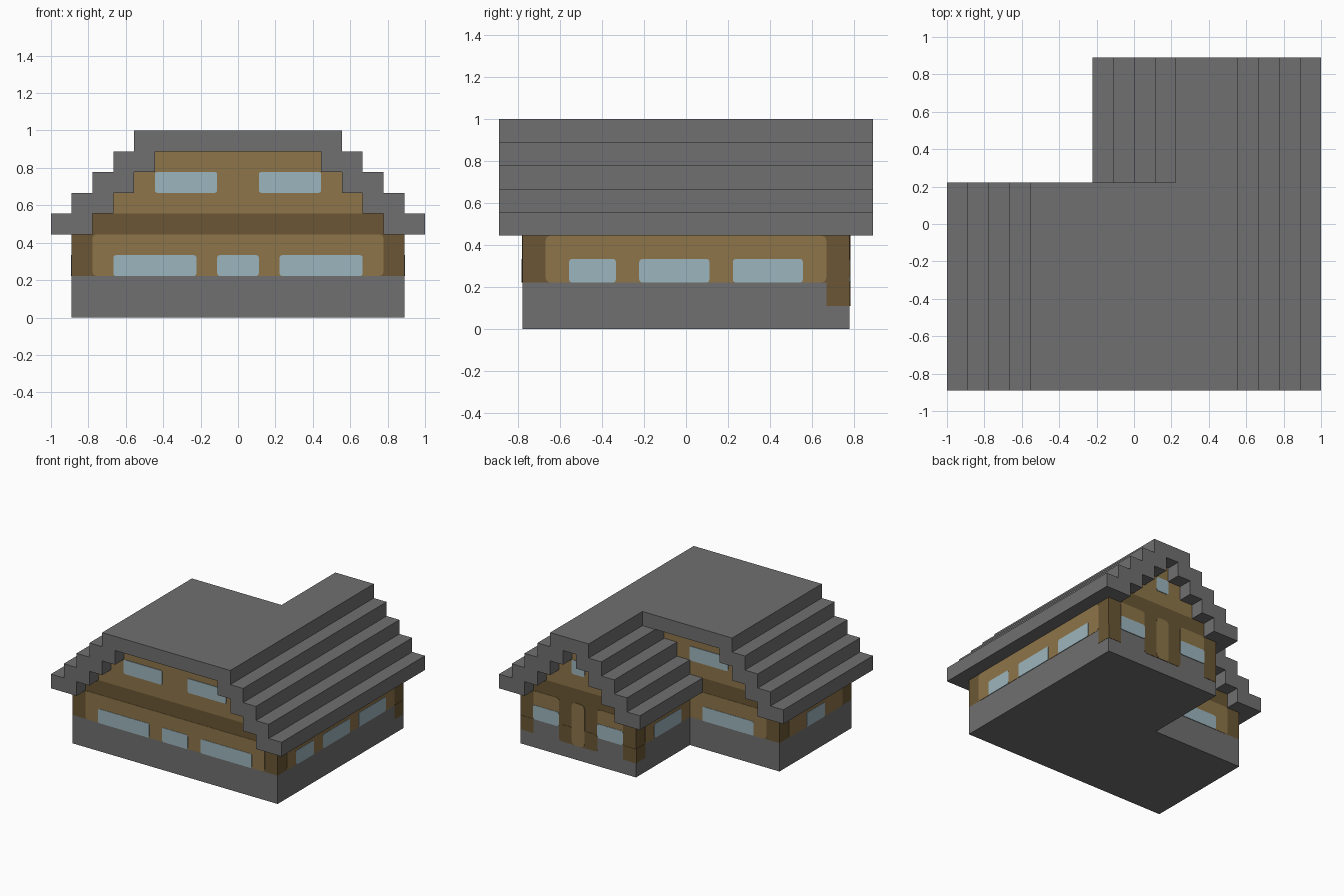
import bpy, bmesh, math
from mathutils import Vector

if "Cube" in bpy.data.objects:
    bpy.data.objects.remove(bpy.data.objects["Cube"], do_unlink=True)

U = 1 / 9  # one grid module


def material(name, rgb):
    m = bpy.data.materials.new(name)
    m.use_nodes = True
    m.diffuse_color = (*rgb, 1)
    m.node_tree.nodes["Principled BSDF"].inputs["Base Color"].default_value = (*rgb, 1)
    return m


STONE = material("grey stone", (0.16, 0.16, 0.16))
PLASTER = material("tan wall", (0.27, 0.178, 0.068))
TIMBER = material("dark timber", (0.145, 0.094, 0.035))
GLASS = material("pale blue glass", (0.335, 0.462, 0.51))


def prism(name, outline, axis, start, end, mat):
    """Extrude a flat outline along an axis; all sizes in modules."""
    place = {"x": lambda a, b, d: (d, a, b),
             "y": lambda a, b, d: (a, d, b),
             "z": lambda a, b, d: (a, b, d)}[axis]
    bm = bmesh.new()
    base = bm.faces.new([bm.verts.new(Vector(place(a, b, start)) * U) for a, b in outline])
    out = bmesh.ops.extrude_face_region(bm, geom=[base])
    moved = [v for v in out["geom"] if isinstance(v, bmesh.types.BMVert)]
    bmesh.ops.translate(bm, verts=moved, vec=Vector(place(0, 0, end - start)) * U)
    bmesh.ops.recalc_face_normals(bm, faces=bm.faces)
    me = bpy.data.meshes.new(name)
    bm.to_mesh(me)
    bm.free()
    me.materials.append(mat)
    ob = bpy.data.objects.new(name, me)
    bpy.context.collection.objects.link(ob)
    return ob


def rect(a0, a1, b0, b1, r=0):
    """Rectangle outline, with rounded corners when r is set."""
    if not r:
        return [(a0, b0), (a1, b0), (a1, b1), (a0, b1)]
    pts = []
    corners = [(a1 - r, b1 - r), (a0 + r, b1 - r), (a0 + r, b0 + r), (a1 - r, b0 + r)]
    for i, (ca, cb) in enumerate(corners):
        for j in range(4):
            t = (i + j / 3) * math.pi / 2
            pts.append((ca + r * math.cos(t), cb + r * math.sin(t)))
    return pts


def stair(c, w, rows):
    """Stepped gable outline rising from the eaves and down again."""
    left = [(w - k, 4 + k + up) for k in range(rows) for up in (0, 1)]
    return [(c - a, z) for a, z in left] + [(c + a, z) for a, z in reversed(left)]


def roof(name, c, w, y0, y1):
    outline = stair(c, w, 5) + stair(c, w - 2, 4)[::-1]
    return prism(name, outline, "y", y0, y1, STONE)


# Stone base and timber storey on an L-shaped plan
plan = [(-8, -7), (8, -7), (8, 7), (-1, 7), (-1, 1), (-8, 1)]
prism("foundation", plan, "z", 0, 2, STONE)
prism("timber_storey", plan, "z", 2, 4, TIMBER)

# Gable walls: dark beam below, tan steps above
for label, c, w, y0, y1 in (("main", 0, 7, -7, 1), ("wing", 3.5, 3.5, 1, 7)):
    prism(label + "_beam", rect(c - w, c + w, 4, 5), "y", y0, y1, TIMBER)
    gable = [p for p in stair(c, w, 4)[2:-2]]
    prism(label + "_gable", gable, "y", y0, y1, PLASTER)

# Stepped roofs merged into one shell
main_roof = roof("roof", 0, 9, -8, 2)
wing_roof = roof("wing_roof", 3.5, 5.5, 1, 8)
mod = main_roof.modifiers.new("merge", "BOOLEAN")
mod.operation = "UNION"
mod.solver = "EXACT"
mod.object = wing_roof
bpy.context.view_layer.objects.active = main_roof
bpy.ops.object.modifier_apply(modifier="merge")
bpy.data.objects.remove(wing_roof, do_unlink=True)
bm = bmesh.new()
bm.from_mesh(main_roof.data)
bmesh.ops.dissolve_limit(bm, angle_limit=0.01, verts=bm.verts, edges=bm.edges)
bm.to_mesh(main_roof.data)
bm.free()

# Thin plates on the walls: (side name, axis, plane, outward sign)
FRONT = ("front", "y", -7, -1)
RIGHT = ("east", "x", 8, 1)
REAR = ("wing_rear", "y", 7, 1)
INNER = ("wing_inner", "x", -1, -1)
BACK = ("main_rear", "y", 1, 1)
LEFT = ("west", "x", -8, -1)


def plate(side, part, a0, a1, z0, z1, mat, layer, r):
    label, axis, pos, sign = side
    prism(f"{label}_{part}", rect(a0, a1, z0, z1, r), axis,
          pos, pos + sign * 0.022 * layer, mat)


# Tan panels between the posts
for side, a0, a1 in ((FRONT, -7, 7), (RIGHT, -6, 6), (REAR, 5, 7), (REAR, 0, 2),
                     (INNER, 0.8, 6), (BACK, -7, -0.8), (LEFT, -6, 0)):
    plate(side, "panel", a0, a1, 2, 4, PLASTER, 1, 0.2)

# Posts and door frame reaching lower over the stone
for side, a0, a1, r in ((RIGHT, 6, 7, 0), (REAR, 7, 8, 0), (REAR, -1, 0, 0),
                        (INNER, 6, 7, 0), (REAR, 2, 5, 0.2)):
    plate(side, "post_foot", a0, a1, 1, 2.2 if r else 2, TIMBER, 1, r)
plate(REAR, "door", 3, 4, 1, 4, PLASTER, 2, 0.3)

# Windows of the lower storey, then of the gables
lower = ((FRONT, -6, -2), (FRONT, -1, 1), (FRONT, 2, 6),
         (RIGHT, -5, -3), (RIGHT, -2, 1), (RIGHT, 2, 5),
         (REAR, 5, 7), (REAR, 0, 2), (INNER, 2, 5), (BACK, -6, -2), (LEFT, -4, -2))
upper = ((FRONT, -4, -1), (FRONT, 1, 4), (REAR, 3, 4), (BACK, -4, -1))
for z, group in ((2, lower), (6, upper)):
    for side, a0, a1 in group:
        plate(side, "window", a0, a1, z, z + 1, GLASS, 2, 0.12)
